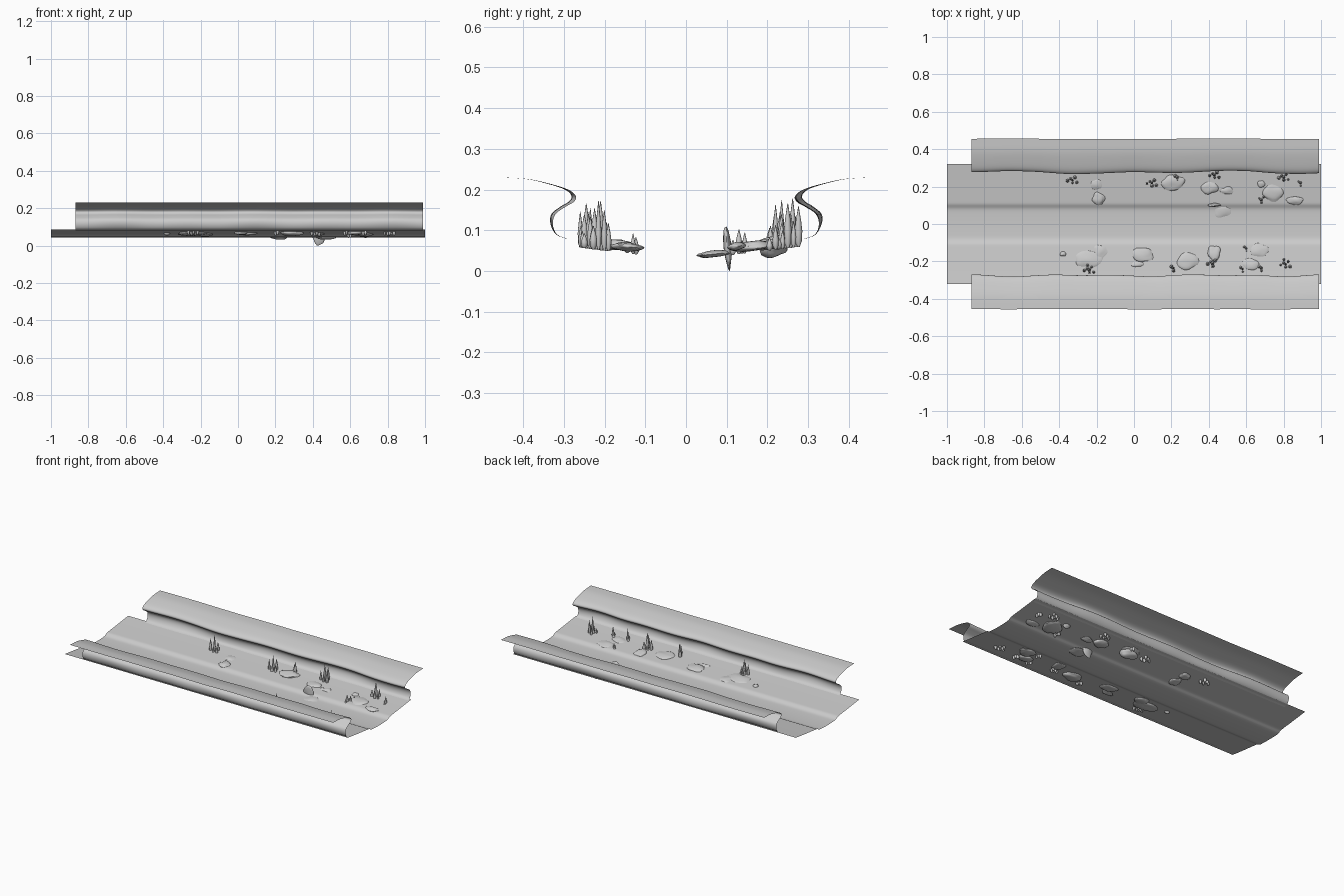
import bpy, bmesh, math, random
from mathutils import Vector, Matrix, noise

if "Cube" in bpy.data.objects:
    bpy.data.objects.remove(bpy.data.objects["Cube"])

random.seed(4)


def finish(name, bm, angle=50):
    me = bpy.data.meshes.new(name)
    bm.to_mesh(me)
    bm.free()
    ob = bpy.data.objects.new(name, me)
    bpy.context.collection.objects.link(ob)
    bpy.ops.object.select_all(action='DESELECT')
    ob.select_set(True)
    bpy.context.view_layer.objects.active = ob
    bpy.ops.object.shade_smooth_by_angle(angle=math.radians(angle))
    return ob


def smooth_profile(pts, steps=4):
    # Catmull-Rom through the profile points
    p = [Vector(q) for q in pts]
    p = [2 * p[0] - p[1]] + p + [2 * p[-1] - p[-2]]
    out = []
    for i in range(1, len(p) - 2):
        a, b, c, d = p[i - 1:i + 3]
        for k in range(steps):
            t = k / steps
            out.append(0.5 * (2 * b + (c - a) * t + (2 * a - 5 * b + 4 * c - d) * t * t
                              + (3 * b - a - 3 * c + d) * t ** 3))
    return out + [p[-2]]


def sweep(name, profile, x0, x1, n, wobble, flip=False):
    # sheet made by running a (y, z) profile along x
    bm = bmesh.new()
    rows = []
    for i in range(n + 1):
        x = x0 + (x1 - x0) * i / n
        rows.append([bm.verts.new((x, *wobble(x, y, z))) for y, z in profile])
    for r, s in zip(rows, rows[1:]):
        for j in range(len(profile) - 1):
            f = (r[j], s[j], s[j + 1], r[j + 1])
            bm.faces.new(f[::-1] if flip else f)
    return finish(name, bm)


# river bed
half = [(0.05, 0.044), (0.082, 0.047), (0.105, 0.058), (0.13, 0.062), (0.2, 0.070), (0.32, 0.085)]
bed = [(-y, z) for y, z in half[::-1]] + [(0, 0.043)] + half
sweep("river_bed", smooth_profile(bed, 3), -1, 1, 60, lambda x, y, z: (y, z))


# overhanging banks with an uneven lip
bank = [(0.292, 0.079), (0.318, 0.09), (0.329, 0.115), (0.324, 0.14), (0.300, 0.158), (0.280, 0.17),
        (0.274, 0.184), (0.292, 0.2), (0.335, 0.214), (0.39, 0.226), (0.455, 0.230)]
for side, name in ((1, "bank_back"), (-1, "bank_front")):
    def wobble(x, y, z, side=side):
        amount = max(0, 1 - abs(z - 0.165) / 0.075)
        if side > 0:
            w = 0.007 * math.sin(x * 5 - 0.6) + 0.006 * math.sin(x * 11 + 2) + 0.003
        else:
            w = 0.004 * math.sin(x * 9 + 1) + 0.004 * math.sin(x * 17) + 0.001
        rough = 0.002 * noise.noise((x * 6, y * 8, side))
        return side * (y + w * amount + rough), z
    sweep(name, smooth_profile(bank), -0.87, 0.99, 80, wobble, side < 0)


def bed_z(y):
    y = abs(y)
    pts = [(0, 0.043)] + half
    for (a, u), (b, v) in zip(pts, pts[1:]):
        if y <= b:
            return u + (v - u) * (y - a) / (b - a)
    return 0.085


# rocks sunk into the bed: x, y, half length, half width, half height
rocks = [
    (.21, .22, .06, .042, .014), (.405, .195, .045, .036, .013), (.5, .18, .038, .022, .01),
    (-.19, .135, .034, .036, .010), (-.20, .21, .034, .028, .009), (.745, .165, .065, .052, .013),
    (.86, .125, .045, .022, .009), (-.24, -.19, .078, .05, .013), (-.18, -.15, .042, .04, .01),
    (.05, -.165, .055, .038, .011), (.015, -.215, .036, .018, .009), (.285, -.2, .062, .042, .014),
    (.43, -.155, .034, .042, .011), (.67, -.145, .05, .042, .011), (.62, -.215, .045, .032, .011),
    (-.38, -.16, .015, .014, .012), (.47, .065, .05, .04, .008), (.68, .215, .02, .018, .012),
]


def rock(name, x, y, z, size, seed):
    bm = bmesh.new()
    bmesh.ops.create_icosphere(bm, subdivisions=3, radius=1)
    for v in bm.verts:
        v.co *= 1 + 0.3 * noise.noise(v.co * 1.1 + Vector((seed * 3.7, seed, 2)))
    tilt = Matrix.Rotation(math.copysign(0.1, y), 4, 'X')
    bm.transform(Matrix.Translation((x, y, z)) @ tilt @ Matrix.Diagonal((*size, 1)))
    finish(name, bm)


for i, (x, y, a, b, c) in enumerate(rocks):
    z = bed_z(y) - (0.004 if i == 16 else 0.004 if i % 3 else 0)
    rock("rock_%02d" % i, x, y, z, (a, b, c), i)
rock("rock_deep", 0.22, 0.215, 0.055, (.055, .035, .022), 31)
rock("rock_upright", 0.43, 0.102, 0.054, (.035, .009, .052), 32)

# clusters of slim stone spikes: x, y, count, tallest
clusters = [
    (-.33, .235, 6, .12), (.095, .22, 6, .11), (.23, .25, 3, .09), (.43, .262, 6, .12),
    (.8, .25, 6, .11), (.68, .13, 4, .06), (.89, .22, 3, .06), (-.24, -.245, 7, .11),
    (.21, -.235, 3, .10), (.42, -.21, 5, .12), (.81, -.215, 7, .12), (.60, -.13, 3, .05),
    (.58, -.24, 3, .09), (.68, -.235, 3, .08),
]
for i, (cx, cy, count, tall) in enumerate(clusters):
    bm = bmesh.new()
    for k in range(count):
        ang = k * 2.4
        r = 0.013 * math.sqrt(k)
        x, y = cx + r * math.cos(ang), cy + 0.8 * r * math.sin(ang)
        h = tall * (1 if k == 0 else random.uniform(0.4, 0.85))
        w = random.uniform(0.006, 0.01)
        base = bed_z(y) - 0.02
        rings = [(0.0, 0.35), (0.15, 0.9), (0.4, 1.0), (0.65, 0.7), (0.85, 0.35), (1.0, 0.08)]
        loops = []
        for t, s in rings:
            loops.append([bm.verts.new((x + w * s * math.cos(j * math.pi / 4),
                                        y + w * s * math.sin(j * math.pi / 4),
                                        base + h * t)) for j in range(8)])
        for lo, hi in zip(loops, loops[1:]):
            for j in range(8):
                bm.faces.new((lo[j], lo[(j + 1) % 8], hi[(j + 1) % 8], hi[j]))
        bm.faces.new(loops[0][::-1])
        bm.faces.new(loops[-1])
    finish("spike_cluster_%02d" % i, bm)
